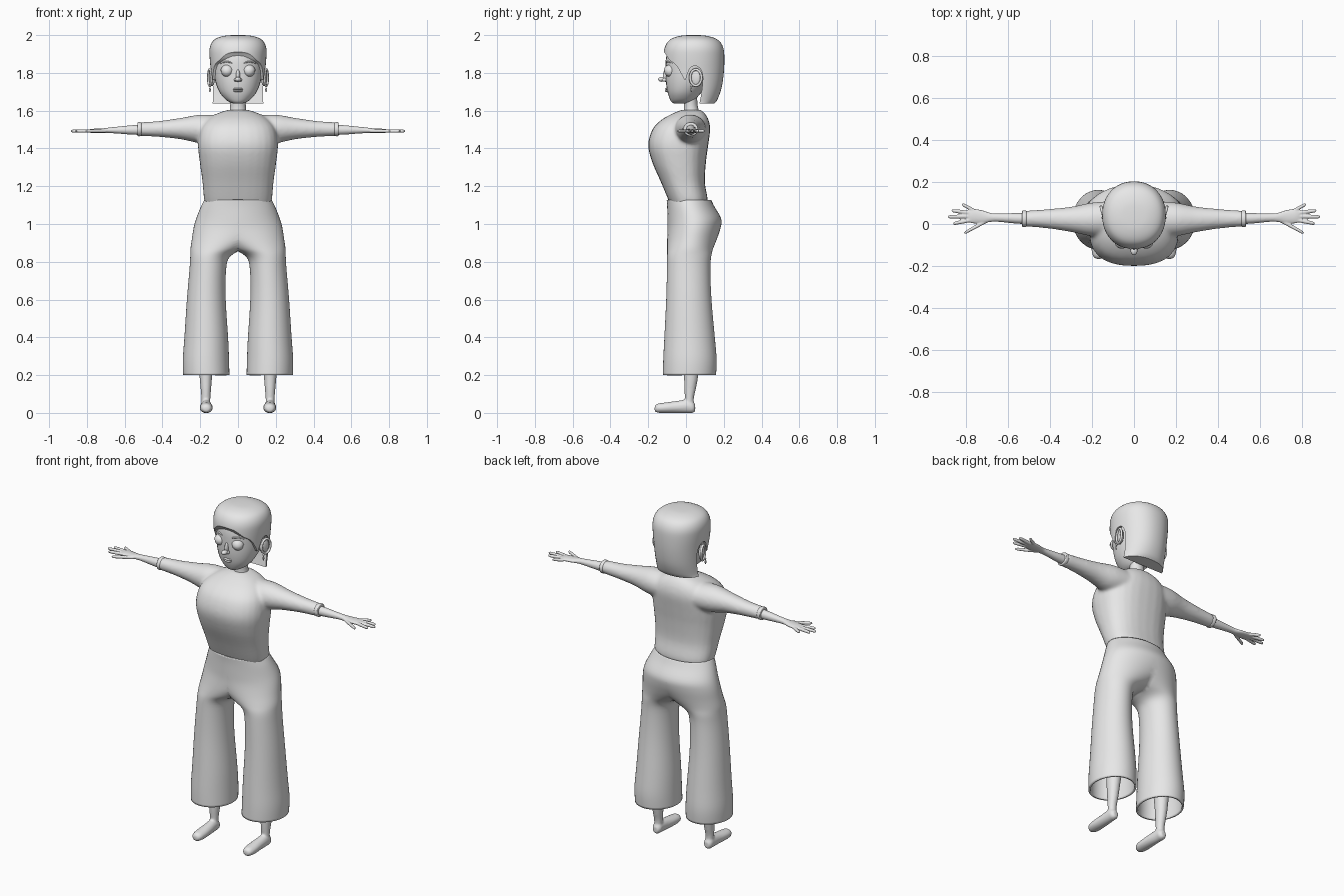
import bpy, bmesh, math
from mathutils import Matrix, Vector

if "Cube" in bpy.data.objects:
    bpy.data.objects.remove(bpy.data.objects["Cube"])

GREY = (0.8, 0.8, 0.8, 1)
mat = bpy.data.materials.new("light_grey")
mat.use_nodes = True
mat.diffuse_color = GREY
mat.node_tree.nodes["Principled BSDF"].inputs["Base Color"].default_value = GREY


def finish(name, bm, mirror=False):
    """Turn a bmesh into a smooth object, optionally mirrored across x."""
    bmesh.ops.recalc_face_normals(bm, faces=bm.faces)
    me = bpy.data.meshes.new(name)
    bm.to_mesh(me)
    bm.free()
    me.materials.append(mat)
    ob = bpy.data.objects.new(name, me)
    bpy.context.collection.objects.link(ob)
    bpy.ops.object.select_all(action='DESELECT')
    ob.select_set(True)
    bpy.context.view_layer.objects.active = ob
    bpy.ops.object.shade_smooth_by_angle(angle=math.radians(50))
    if mirror:
        ob.modifiers.new("mirror", 'MIRROR').merge_threshold = 0.0005
    return ob


def spline(rows, steps):
    """Catmull-Rom interpolation through rows of numbers."""
    out = []
    for i in range(len(rows) - 1):
        p = [rows[max(i - 1, 0)], rows[i], rows[i + 1], rows[min(i + 2, len(rows) - 1)]]
        for k in range(steps):
            t = k / steps
            out.append([b + t * ((c - a) + t * ((2 * a - 5 * b + 4 * c - d) + t * (3 * b - a - 3 * c + d))) / 2
                        for a, b, c, d in zip(*p)])
    return out + [list(rows[-1])]


def power(v, e):
    return math.copysign(abs(v) ** e, v)


def add_loft(bm, axis, rows, sides=28, steps=4, square=1.0, cap=True, clamp=False):
    """Rows are (position on axis, centre a, centre b, radius a, radius b)."""
    rings = []
    for pos, ca, cb, ra, rb in spline(rows, steps):
        ring = []
        for k in range(sides):
            ang = 2 * math.pi * k / sides - math.pi / 2
            a = ca + max(ra, 0.001) * power(math.cos(ang), square)
            b = cb + max(rb, 0.001) * power(math.sin(ang), square)
            if clamp and a < 0.002:
                a = 0
            co = {'x': (pos, a, b), 'y': (a, pos, b), 'z': (a, b, pos)}[axis]
            ring.append(bm.verts.new(co))
        rings.append(ring)
    for r, s in zip(rings, rings[1:]):
        for k in range(sides):
            j = (k + 1) % sides
            bm.faces.new((r[k], r[j], s[j], s[k]))
    if cap:
        bm.faces.new(rings[0])
        bm.faces.new(rings[-1])


def loft(name, axis, rows, mirror=False, **kw):
    bm = bmesh.new()
    add_loft(bm, axis, rows, **kw)
    return finish(name, bm, mirror)


def ball(name, loc, size, mirror=False, above=None, tilt=0):
    bm = bmesh.new()
    m = Matrix.Translation(loc) @ Matrix.Rotation(tilt, 4, 'Z') @ Matrix.Diagonal((*size, 1))
    bmesh.ops.create_uvsphere(bm, u_segments=24, v_segments=16, radius=1, matrix=m)
    if above is not None:
        bmesh.ops.bisect_plane(bm, geom=bm.verts[:] + bm.edges[:] + bm.faces[:],
                               plane_co=(0, 0, above), plane_no=(0, 0, -1), clear_outer=True)
    return finish(name, bm, mirror)


def blend(ob, voxel, rounds):
    """Melt overlapping lofts into one skin."""
    r = ob.modifiers.new("remesh", 'REMESH')
    r.mode, r.voxel_size, r.use_smooth_shade = 'VOXEL', voxel, True
    s = ob.modifiers.new("soften", 'SMOOTH')
    s.factor, s.iterations = 0.5, rounds


def body(z, rx, front, back):
    return (z, 0, (front + back) / 2, rx, (back - front) / 2)


# Shirt: torso and two sleeves melted together
bm = bmesh.new()
add_loft(bm, 'z', [body(1.06, .15, -.06, .09), body(1.12, .178, -.09, .115), body(1.22, .188, -.132, .10),
                   body(1.33, .203, -.18, .106), body(1.42, .212, -.2, .118), body(1.50, .2, -.178, .128),
                   body(1.55, .165, -.132, .12), body(1.585, .11, -.07, .1), body(1.605, .05, -.02, .075)],
         square=.82)
for s in (1, -1):
    add_loft(bm, 'x', [(s * .1, .025, 1.5, .085, .075), (s * .2, .022, 1.503, .08, .076),
                       (s * .3, .022, 1.505, .06, .057), (s * .42, .025, 1.503, .045, .042),
                       (s * .525, .025, 1.502, .037, .036)])
blend(finish("shirt", bm), .009, 8)
loft("cuffs", 'x', [(.51, .025, 1.502, .034, .033), (.516, .025, 1.502, .039, .037),
                    (.53, .025, 1.502, .039, .037), (.533, .025, 1.502, .033, .032)], mirror=True)

# Trousers: one half, D-shaped at the hips and round in the leg, then mirrored
bm = bmesh.new()
add_loft(bm, 'z', [(1.13, 0, .015, .178, .118), (1.09, 0, .026, .198, .126), (1.03, 0, .044, .222, .143),
                   (.98, .01, .043, .226, .141), (.92, .05, .032, .195, .132), (.87, .105, .022, .147, .122),
                   (.83, .147, .017, .106, .117), (.76, .16, .014, .097, .115), (.6, .168, .015, .103, .12),
                   (.4, .168, .019, .116, .134), (.28, .17, .021, .123, .142), (.195, .168, .018, .123, .141)],
         sides=48, clamp=True, cap=False)
wall = [f for f in bm.faces if all(v.co.x < .0001 for v in f.verts)]
bmesh.ops.delete(bm, geom=wall, context='FACES')
trousers = finish("trousers", bm, True)
soft = trousers.modifiers.new("soften", 'SMOOTH')
soft.factor, soft.iterations = 0.5, 4
hem = trousers.modifiers.new("cloth_thickness", 'SOLIDIFY')
hem.thickness = .01

# Legs and feet
bm = bmesh.new()
add_loft(bm, 'z', [(.03, .17, .018, .022, .024), (.08, .17, .018, .024, .024), (.13, .17, .022, .028, .031),
                   (.2, .17, .027, .034, .038), (.35, .165, .03, .045, .05), (.6, .155, .02, .055, .06)])
add_loft(bm, 'y', [(-.166, .168, .022, .014, .014), (-.15, .168, .025, .029, .024), (-.11, .168, .027, .035, .028),
                   (-.05, .168, .031, .032, .032), (.01, .17, .035, .028, .036), (.035, .17, .031, .026, .031),
                   (.049, .17, .026, .014, .018)])
blend(finish("legs_and_feet", bm, True), .006, 4)

# Forearms, palms and fingers
bm = bmesh.new()
add_loft(bm, 'x', [(.48, .025, 1.499, .027, .028), (.56, .027, 1.498, .025, .025), (.64, .03, 1.497, .02, .018),
                   (.68, .031, 1.496, .021, .015), (.72, .034, 1.494, .031, .012), (.77, .038, 1.493, .035, .011),
                   (.79, .039, 1.492, .028, .008)])
tips = [((.765, .066), (.818, .094)), ((.775, .052), (.868, .064)), ((.775, .036), (.886, .034)),
        ((.77, .02), (.86, .002)), ((.70, .015), (.808, -.043))]
for (x0, y0), (x1, y1) in tips:
    ends = [(x0, y0, 1.492, .0095, .009)]
    ends += [(x0 + (x1 - x0) * t, y0 + (y1 - y0) * t, 1.492, r, r) for t, r in ((.5, .0095), (.92, .008), (1, .003))]
    add_loft(bm, 'x', ends, sides=12)
blend(finish("forearms_and_hands", bm, True), .004, 3)

# Neck and head
loft("neck", 'z', [(1.56, 0, .03, .056, .05), (1.6, 0, .028, .044, .04), (1.64, 0, .024, .041, .036),
                   (1.71, 0, .02, .045, .04)])
loft("head", 'z', [body(1.637, .02, -.06, .01), body(1.645, .045, -.076, .035), body(1.665, .072, -.087, .055),
                   body(1.70, .099, -.098, .085), body(1.75, .119, -.106, .13), body(1.81, .13, -.108, .16),
                   body(1.88, .132, -.106, .17), body(1.94, .115, -.085, .16), body(1.975, .06, -.03, .11)],
     square=.95)

# Hair: full bob with the face side cut away along the hairline
hair = loft("hair", 'z', [body(1.637, .138, -.05, .15), body(1.66, .137, -.09, .167), body(1.72, .138, -.11, .188),
                          body(1.80, .143, -.118, .2), body(1.88, .15, -.12, .203), body(1.93, .15, -.114, .198),
                          body(1.965, .136, -.096, .18), body(1.985, .11, -.068, .15), body(1.997, .068, -.025, .105),
                          body(2.0, .02, .02, .06)], sides=48, square=.93)
line = spline([(-.13, 1.918), (-.112, 1.905), (-.088, 1.87), (-.05, 1.838), (-.022, 1.79), (-.005, 1.762),
               (.01, 1.80), (.028, 1.832), (.065, 1.832), (.088, 1.79), (.084, 1.71), (.07, 1.63)], 4)
line = [(-.3, 1.918)] + line + [(.07, 1.5), (-.3, 1.5)]
bm = bmesh.new()
side = bm.faces.new([bm.verts.new((-.3, y, z)) for y, z in line])
out = bmesh.ops.extrude_face_region(bm, geom=[side])
bmesh.ops.translate(bm, verts=[v for v in out["geom"] if isinstance(v, bmesh.types.BMVert)], vec=(.6, 0, 0))
cutter = finish("hairline_cutter", bm)
cutter.hide_render = True
cut = hair.modifiers.new("hairline", 'BOOLEAN')
cut.object, cut.operation, cut.solver = cutter, 'DIFFERENCE', 'EXACT'
cutter.select_set(False)
hair.select_set(True)
bpy.context.view_layer.objects.active = hair
bpy.ops.object.modifier_apply(modifier="hairline")
bpy.data.objects.remove(cutter)
bpy.ops.object.shade_smooth_by_angle(angle=math.radians(40))

# Eyes, lids and brows
eye = Vector((.058, -.084, 1.81))
ball("eyeballs", eye, (.031, .031, .031), True)
ball("upper_eyelids", eye, (.034, .034, .034), True, above=1.813)
loft("eyebrows", 'x', [(.03, -.104, 1.85, .002, .002), (.045, -.102, 1.857, .005, .004),
                       (.07, -.092, 1.858, .005, .004), (.095, -.074, 1.85, .002, .002)], True, sides=10)

# Nose and mouth
ball("nose_bridge", (0, -.104, 1.785), (.011, .018, .034))
ball("nose_tip", (0, -.128, 1.766), (.016, .02, .013))
ball("nostrils", (.012, -.114, 1.763), (.009, .013, .009), True)
for name, z, w in (("upper_lip", 1.715, .036), ("lower_lip", 1.704, .032)):
    loft(name, 'x', [(-w, -.086, 1.709, .003, .002), (-w / 2, -.097, z, .009, .005), (0, -.102, z, .01, .005),
                     (w / 2, -.097, z, .009, .005), (w, -.086, 1.709, .003, .002)], sides=12)

# Ears with a raised rim, and drop earrings
ball("ears", (.138, .05, 1.775), (.014, .03, .045), True, tilt=-.3)
bm = bmesh.new()
rim = []
for i in range(24):
    a = 2 * math.pi * i / 24
    base = Vector((.149 + .008 * math.sin(a), .052 + .03 * math.sin(a), 1.775 + .043 * math.cos(a)))
    outward = Vector((0, math.sin(a), math.cos(a)))
    rim.append([bm.verts.new(base + .007 * (outward * math.cos(b) + Vector((math.sin(b), 0, 0))))
                for b in (2 * math.pi * k / 8 for k in range(8))])
for i in range(24):
    r, s = rim[i - 1], rim[i]
    for k in range(8):
        bm.faces.new((r[k - 1], r[k], s[k], s[k - 1]))
finish("ear_rims", bm, True)
ball("earring_studs", (.148, .03, 1.73), (.006, .006, .006), True)
ball("earring_drops", (.149, .028, 1.711), (.005, .005, .013), True)
